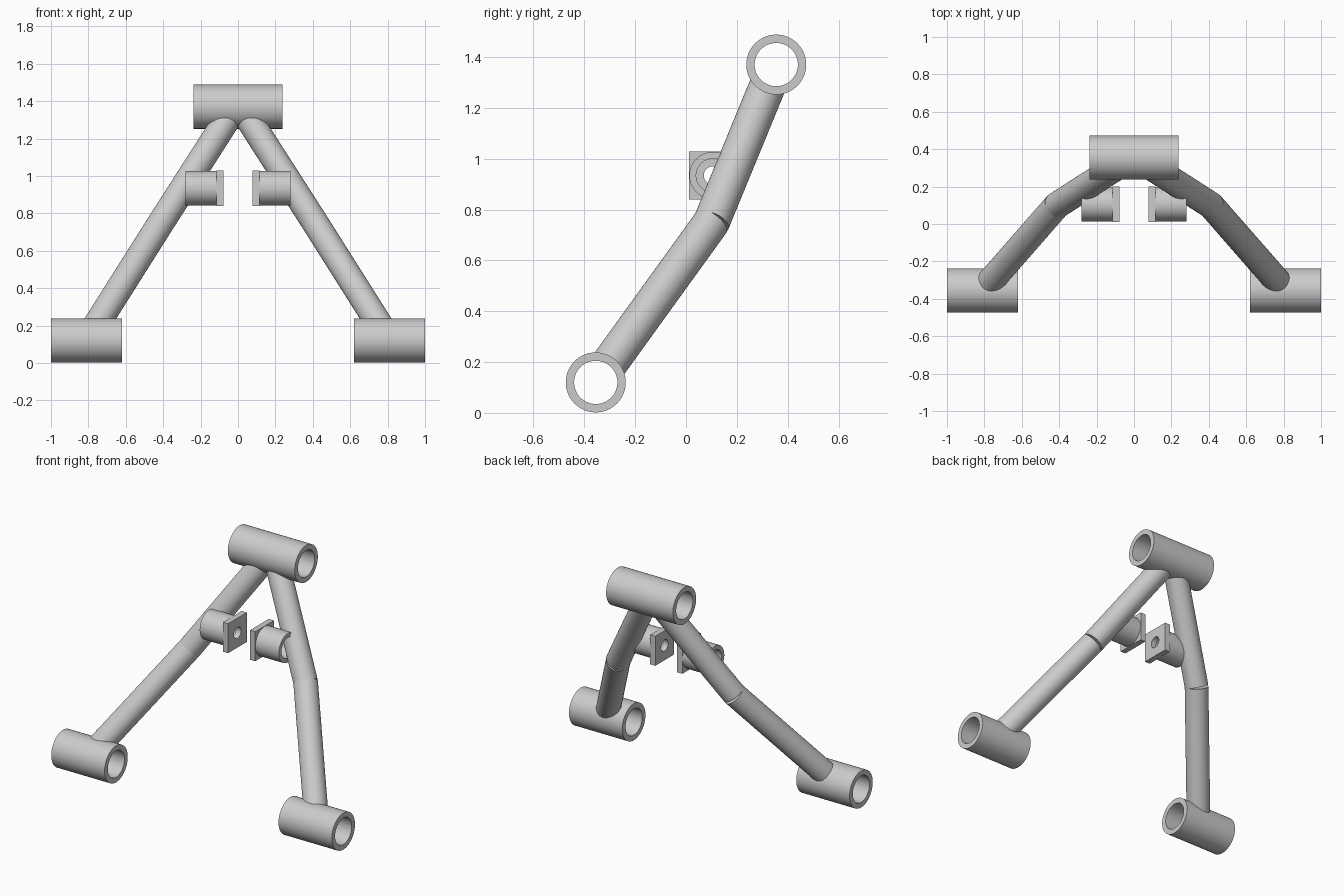
import bpy
import bmesh
from math import cos, sin, tau, sqrt
from mathutils import Vector

if "Cube" in bpy.data.objects:
    bpy.data.objects.remove(bpy.data.objects["Cube"])

N = 64
TUBE_R, BORE_R, COPE_R, ARM_R = 0.118, 0.085, 0.108, 0.072
TOP = Vector((0.015, 0.355, 1.37))
KNEE = Vector((0.412, 0.10, 0.75))
FOOT = Vector((0.81, -0.355, 0.12))


def finish(name, bm, mirrored):
    bmesh.ops.recalc_face_normals(bm, faces=bm.faces)
    mesh = bpy.data.meshes.new(name)
    bm.to_mesh(mesh)
    bm.free()
    mesh.shade_smooth()
    mesh.set_sharp_from_angle(angle=0.6)
    obj = bpy.data.objects.new(name, mesh)
    bpy.context.collection.objects.link(obj)
    if mirrored:
        mod = obj.modifiers.new("Mirror", 'MIRROR')
        mod.use_mirror_merge = False
    return obj


def strip(bm, a, b):
    for i in range(len(a)):
        j = (i + 1) % len(a)
        bm.faces.new((a[i], a[j], b[j], b[i]))


def hollow_x(name, x0, x1, y, z, outer, inner, square=False, mirrored=True):
    """Round tube or square plate along x with a round hole."""
    bm = bmesh.new()

    def ring(x, r, sq):
        verts = []
        for i in range(N):
            c, s = cos(tau * i / N), sin(tau * i / N)
            k = r / max(abs(c), abs(s)) if sq else r
            verts.append(bm.verts.new((x, y + k * c, z + k * s)))
        return verts

    rings = [ring(x0, outer, square), ring(x1, outer, square),
             ring(x1, inner, False), ring(x0, inner, False)]
    for i in range(4):
        strip(bm, rings[i], rings[(i + 1) % 4])
    return finish(name, bm, mirrored)


def coped_strut(name, start, end):
    """Round bar, flat at start, saddle-cut to fit the x-axis tube at end."""
    bm = bmesh.new()
    d = (end - start).normalized()
    u = d.cross(Vector((1, 0, 0))).normalized()
    v = d.cross(u)
    flat, saddle = [], []
    for i in range(N):
        p = start + ARM_R * (u * cos(tau * i / N) + v * sin(tau * i / N))
        q = p - end
        a = d.y ** 2 + d.z ** 2
        b = q.y * d.y + q.z * d.z
        c = q.y ** 2 + q.z ** 2 - COPE_R ** 2
        t = (-b - sqrt(b * b - a * c)) / a
        flat.append(bm.verts.new(p))
        saddle.append(bm.verts.new(p + d * t))
    strip(bm, flat, saddle)
    bm.faces.new(flat)
    return finish(name, bm, True)


# Pivot tubes
hollow_x("top_tube", -0.238, 0.238, TOP.y, TOP.z, TUBE_R, BORE_R, mirrored=False)
hollow_x("lower_tubes", 0.62, 1.0, FOOT.y, FOOT.z, TUBE_R, BORE_R)

# Bent arms, two bars meeting at the knee
coped_strut("upper_arms", KNEE, TOP)
coped_strut("lower_arms", KNEE, FOOT)

# Mounting bosses with square drilled plates
hollow_x("mount_bosses", 0.113, 0.282, 0.106, 0.934, 0.093, 0.066)
hollow_x("mount_plates", 0.078, 0.115, 0.106, 0.934, 0.095, 0.036, square=True)
